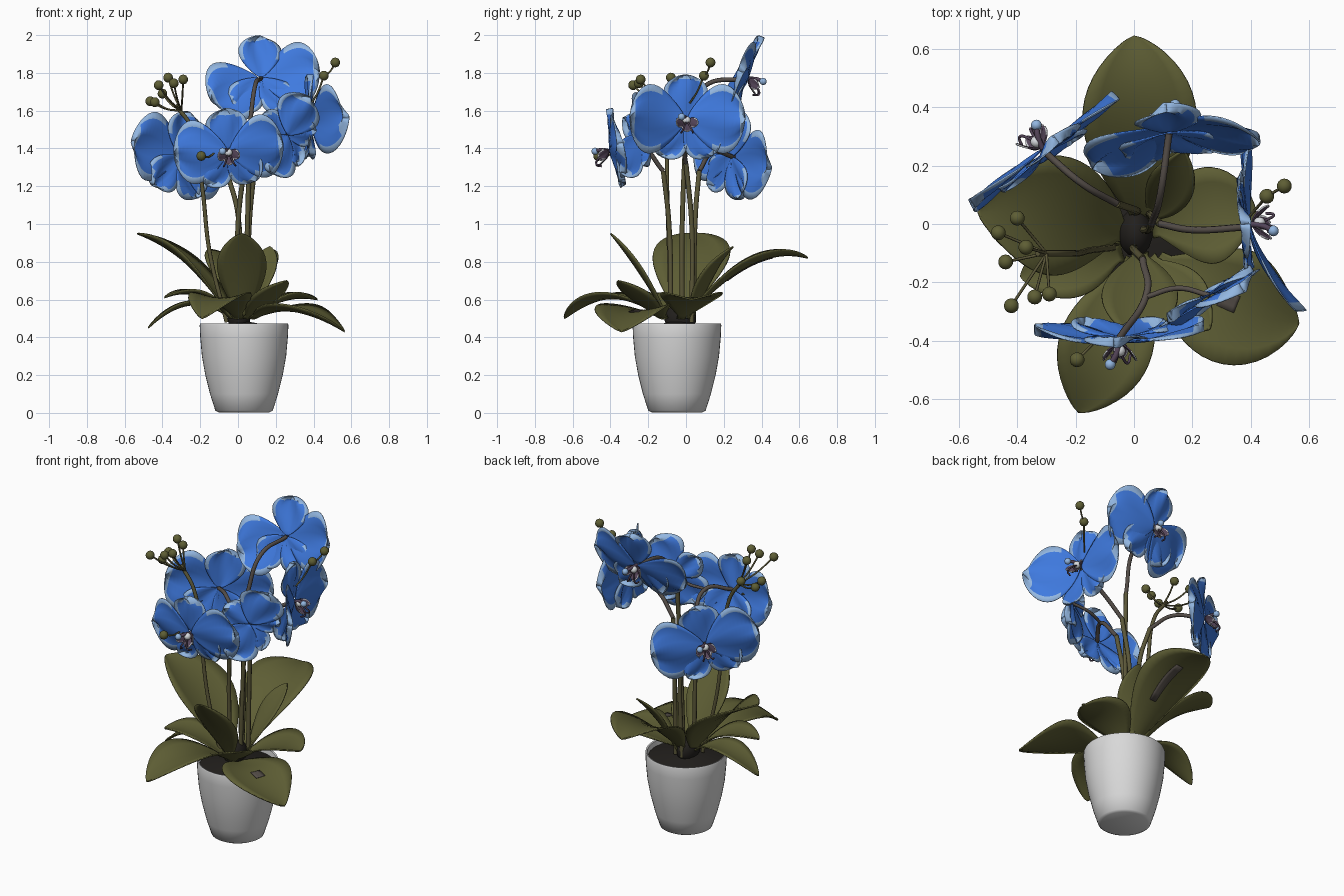
import bpy, bmesh, math
from mathutils import Vector, Matrix

if "Cube" in bpy.data.objects:
    bpy.data.objects.remove(bpy.data.objects["Cube"])


def material(name, rgb):
    m = bpy.data.materials.new(name)
    m.diffuse_color = (*rgb, 1)
    m.use_nodes = True
    m.node_tree.nodes["Principled BSDF"].inputs["Base Color"].default_value = m.diffuse_color
    return m


BLUE = material("petal_blue", (0.05, 0.195, 0.74))
PALE = material("petal_rim_pale_blue", (0.29, 0.47, 0.75))
LEAF = material("leaf_olive", (0.112, 0.112, 0.035))
STEM = material("stem_olive", (0.105, 0.095, 0.04))
TWIG = material("flower_stalk_brown", (0.09, 0.075, 0.065))
POT = material("pot_white", (0.69, 0.69, 0.69))
SOIL = material("soil_dark", (0.016, 0.014, 0.012))
PURPLE = material("lip_purple", (0.09, 0.06, 0.10))
WHITE = material("pollen_white", (0.70, 0.72, 0.75))


def finish(bm, name, mats, thickness=0):
    bmesh.ops.remove_doubles(bm, verts=bm.verts, dist=0.0002)
    bmesh.ops.recalc_face_normals(bm, faces=bm.faces)
    me = bpy.data.meshes.new(name)
    bm.to_mesh(me)
    bm.free()
    ob = bpy.data.objects.new(name, me)
    bpy.context.collection.objects.link(ob)
    for m in mats:
        me.materials.append(m)
    if thickness:
        mod = ob.modifiers.new("thickness", "SOLIDIFY")
        mod.thickness, mod.offset = thickness, 0
    bpy.ops.object.select_all(action='DESELECT')
    ob.select_set(True)
    bpy.context.view_layer.objects.active = ob
    bpy.ops.object.shade_smooth_by_angle(angle=math.radians(50))


def sheet(bm, point, ts, ss, rim=None):
    """Grid surface through point(t, s); rim(t, s) marks faces of the second colour."""
    rows = [[bm.verts.new(point(t, s)) for s in ss] for t in ts]
    for i in range(len(ts) - 1):
        for j in range(len(ss) - 1):
            f = bm.faces.new((rows[i][j], rows[i][j + 1], rows[i + 1][j + 1], rows[i + 1][j]))
            if rim and rim((ts[i] + ts[i + 1]) / 2, (ss[j] + ss[j + 1]) / 2):
                f.material_index = 1


def lathe(name, profile, mat, cx, cy, n=48):
    bm = bmesh.new()
    ring = [(math.cos(2 * math.pi * k / n), math.sin(2 * math.pi * k / n)) for k in range(n)]
    rows = [[bm.verts.new((cx + r * c, cy + r * s, z)) for c, s in ring] for r, z in profile]
    for a, b in zip(rows, rows[1:]):
        for k in range(n):
            bm.faces.new((a[k], a[(k + 1) % n], b[(k + 1) % n], b[k]))
    for row in (rows[0], rows[-1]):
        bm.faces.new(row)
    finish(bm, name, [mat])


def tube(name, pts, r, mat):
    cu = bpy.data.curves.new(name, 'CURVE')
    cu.dimensions, cu.bevel_depth, cu.bevel_resolution = '3D', r, 2
    cu.use_fill_caps = True
    sp = cu.splines.new('BEZIER')
    sp.bezier_points.add(len(pts) - 1)
    for p, co in zip(sp.bezier_points, pts):
        p.co = co
        p.handle_left_type = p.handle_right_type = 'AUTO'
    sp.resolution_u = 8
    tmp = bpy.data.objects.new(name + "_path", cu)
    bpy.context.collection.objects.link(tmp)
    bpy.context.view_layer.update()
    me = bpy.data.meshes.new_from_object(tmp.evaluated_get(bpy.context.evaluated_depsgraph_get()))
    bpy.data.objects.remove(tmp)
    bm = bmesh.new()
    bm.from_mesh(me)
    for f in bm.faces:
        f.material_index = 0
    finish(bm, name, [mat])


def ball(name, co, r, mat, scale=(1, 1, 1)):
    bm = bmesh.new()
    bmesh.ops.create_uvsphere(bm, u_segments=14, v_segments=9, radius=r,
                              matrix=Matrix.Translation(co) @ Matrix.Diagonal((*scale, 1)))
    finish(bm, name, [mat])


# Pot and soil
PX, PY = 0.032, -0.048
lathe("pot", [(0.135, 0.003), (0.152, 0.012), (0.18, 0.1), (0.205, 0.2), (0.223, 0.3), (0.232, 0.4),
              (0.235, 0.465), (0.232, 0.474), (0.224, 0.471), (0.219, 0.42)], POT, PX, PY)
lathe("soil", [(0.221, 0.425), (0.22, 0.44), (0.12, 0.465), (0.04, 0.48)], SOIL, PX, PY, 24)
ball("crown", (0.005, -0.03, 0.5), 0.06, SOIL, (1, 1.4, 1.3))

# Leaves: base, bend, tip, half width, optional brown patch (t range, s range, side)
LEAVES = [
    ((0.02, 0.0, 0.50), (0.03, 0.36, 0.93), (0.0, 0.645, 0.82), 0.195, (0.3, 0.68, 0.0, 0.28, -1)),
    ((-0.03, -0.03, 0.50), (-0.24, 0.05, 0.87), (-0.535, 0.04, 0.95), 0.205),
    ((0.02, -0.1, 0.50), (0.02, -0.24, 0.78), (0.02, -0.40, 0.95), 0.13),
    ((0.0, -0.12, 0.50), (-0.08, -0.4, 0.73), (-0.19, -0.645, 0.50), 0.16),
    ((0.08, -0.12, 0.50), (0.3, -0.31, 0.63), (0.565, -0.34, 0.43), 0.2, (0.46, 0.58, -0.2, 0.1, 1)),
    ((0.06, -0.02, 0.50), (0.25, 0.05, 0.66), (0.42, 0.03, 0.60), 0.165),
    ((-0.04, -0.1, 0.50), (-0.2, -0.14, 0.70), (-0.39, -0.18, 0.61), 0.11),
    ((-0.04, -0.04, 0.50), (-0.25, -0.03, 0.68), (-0.475, -0.05, 0.45), 0.10),
    ((0.05, -0.12, 0.50), (0.14, -0.24, 0.60), (0.26, -0.36, 0.70), 0.10),
    ((0.05, 0.02, 0.50), (0.13, 0.10, 0.75), (0.17, 0.25, 0.88), 0.08),
]
TS = [i / 18 for i in range(17)] + [0.93, 0.965, 0.985, 1]
SS = [-1, -0.7, -0.35, 0, 0.35, 0.7, 1]


def leaf(name, a, b, c, w, patch=None):
    a, b, c = map(Vector, (a, b, c))

    def point(t, s, off=0.0):
        p = a * (1 - t) ** 2 + b * 2 * t * (1 - t) + c * t * t
        tan = ((b - a) * (1 - t) + (c - b) * t).normalized()
        side = tan.cross(Vector((0, 0, 1))).normalized()
        h = max(w * max(math.sin(math.pi * t ** 1.15), 0) ** 0.75, 0.03 * (1 - t))
        return p + side * h * s + side.cross(tan) * (h * 0.2 * (s * s - 0.3) + off)
    bm = bmesh.new()
    sheet(bm, point, TS, SS)
    finish(bm, name, [LEAF], 0.008)
    if patch:
        t0, t1, s0, s1, up = patch
        bm = bmesh.new()
        sheet(bm, lambda t, s: point(t, s, up * 0.006), [t0 + (t1 - t0) * i / 6 for i in range(7)],
              [s0 + (s1 - s0) * i / 3 for i in range(4)])
        finish(bm, name + "_brown_patch", [TWIG], 0.003)


for i, l in enumerate(LEAVES):
    leaf(f"leaf_{i + 1}", *l)


def petal(bm, o, d, n, L, W, lift, wave=0.018, edge=0.034):
    """Rounded petal from o along d; lift moves the tip toward n."""
    side = n.cross(d)

    def half(t):
        return W * max(math.sin(math.pi * t ** 1.5), 0) ** 0.52

    def point(t, s):
        h = half(t)
        z = lift * t ** 1.5 - 0.1 * h * s * s + wave * math.sin(5 * s + 3 * t) * t
        return o + d * (L * t) + side * (h * s) + n * z

    def rim(t, s):
        return t > 0.4 and ((1 - abs(s)) * half(t) < edge * min(1, t + 0.1) or (1 - t) * L < edge * 0.8)
    ts = [i / 14 for i in range(13)] + [0.91, 0.95, 0.975, 0.99, 1]
    ss = [-1, -0.8, -0.55, -0.3, 0, 0.3, 0.55, 0.8, 1]
    sheet(bm, point, ts, ss, rim)


def flower(name, o, n, roll, k=1.0, left=0.02, right=0.02, sepal=0.0, sides=(2, 178), heart=True):
    o, n = Vector(o), Vector(n).normalized()
    r = Vector((0, 0, 1)).cross(n).normalized()
    u = n.cross(r)

    def direction(deg):
        a = math.radians(deg + roll)
        return r * math.cos(a) + u * math.sin(a)
    bm = bmesh.new()
    # three sepals behind, two broad petals in front
    for deg, L, W in ((90, 0.235, 0.115), (-52, 0.23, 0.1), (-128, 0.23, 0.1)):
        petal(bm, o - n * 0.008, direction(deg), n, L * k, W * k, sepal)
    for deg, lift in zip(sides, (right, left)):
        petal(bm, o + n * 0.008, direction(deg), n, 0.305 * k, 0.18 * k, lift)
    finish(bm, name + "_petals", [BLUE, PALE], 0.005)
    if not heart:
        return
    # lip lobes with white edges, column and curled tendrils
    bm = bmesh.new()
    for deg in (-20, -90, 200):
        petal(bm, o + n * 0.015, direction(deg), n, 0.06, 0.027, 0.06, 0.003, 0.004)
    finish(bm, name + "_lip", [PURPLE, WHITE], 0.005)
    tip = o + n * 0.085 + direction(150) * 0.035
    ball(name + "_pollen", o + n * 0.04, 0.021, WHITE)
    tube(name + "_column", [o, o + n * 0.05 + direction(120) * 0.02, tip], 0.01, PURPLE)
    ball(name + "_column_tip", tip, 0.019, PALE)
    for deg in (-65, -115):
        d = direction(deg)
        tube(name + "_tendril", [o + n * 0.02, o + n * 0.075 + d * 0.03, o + n * 0.09 + d * 0.06,
                                 o + n * 0.065 + d * 0.075], 0.005, PURPLE)


flower("top_flower", (0.12, 0.32, 1.77), (-0.1, 0.92, -0.37), 0, left=-0.08, right=-0.05, sides=(-27, 178))
flower("right_flower", (0.39, 0.0, 1.55), (0.99, 0.08, 0.0), 0, 1.02, left=0.15)
flower("front_flower", (-0.05, -0.395, 1.385), (0.0, -0.98, -0.17), 5, 0.95, left=-0.04, right=-0.06, sepal=-0.02)
flower("left_flower", (-0.31, 0.25, 1.355), (-0.6, 0.8, -0.06), 14, 1.04, left=0.0, right=-0.01)
flower("side_flower", (0.26, -0.25, 1.47), (0.5, -0.87, 0.0), 60, 0.76, heart=False)

# Stems, with brown stalks at the flower ends
STEMS = {
    "top": [(0.03, -0.02, 0.48), (0.05, -0.02, 1.0), (0.06, 0.0, 1.5), (0.09, 0.1, 1.73), (0.12, 0.31, 1.77)],
    "right": [(0.05, 0.03, 0.48), (0.06, 0.03, 1.0), (0.09, 0.0, 1.32), (0.2, -0.02, 1.44), (0.39, -0.01, 1.55)],
    "front": [(0.0, -0.08, 0.48), (0.0, -0.09, 1.0), (0.03, -0.12, 1.28), (0.04, -0.25, 1.42), (-0.05, -0.39, 1.39)],
    "left": [(0.0, 0.04, 0.48), (0.0, 0.05, 1.05), (-0.06, 0.07, 1.28), (-0.18, 0.14, 1.38), (-0.31, 0.25, 1.355)],
}
for name, p in STEMS.items():
    tube(name + "_stem", p[:3], 0.013, STEM)
    tube(name + "_stalk", p[2:], 0.012, TWIG)
tube("side_stalk", [(0.04, -0.25, 1.42), (0.15, -0.22, 1.44), (0.26, -0.245, 1.47)], 0.009, TWIG)
tube("bud_stem", [(-0.06, -0.08, 0.48), (-0.15, -0.09, 0.85), (-0.19, -0.1, 1.2), (-0.24, -0.1, 1.5),
                  (-0.33, -0.1, 1.63)], 0.011, STEM)

# Buds on thin twigs
FORK_L, FORK_R = (-0.30, -0.1, 1.60), (0.39, 0.02, 1.64)
BUDS = [(FORK_L, (-0.29, -0.24, 1.765)), (FORK_L, (-0.42, -0.28, 1.735)), (FORK_L, (-0.44, -0.13, 1.645)),
        (FORK_L, (-0.37, -0.08, 1.775)), (FORK_L, (-0.40, 0.02, 1.69)), (FORK_L, (-0.465, -0.03, 1.65)),
        (FORK_L, (-0.34, -0.25, 1.745)), (FORK_R, (0.455, 0.095, 1.785)),
        ((0.455, 0.095, 1.785), (0.515, 0.13, 1.855)), ((-0.12, -0.39, 1.38), (-0.195, -0.465, 1.36))]
for i, (a, b) in enumerate(BUDS):
    mid = (Vector(a) + Vector(b)) / 2 - Vector((0, 0, 0.015))
    tube(f"bud_twig_{i + 1}", [a, mid, b], 0.005, STEM)
    ball(f"bud_{i + 1}", b, 0.026, LEAF)
